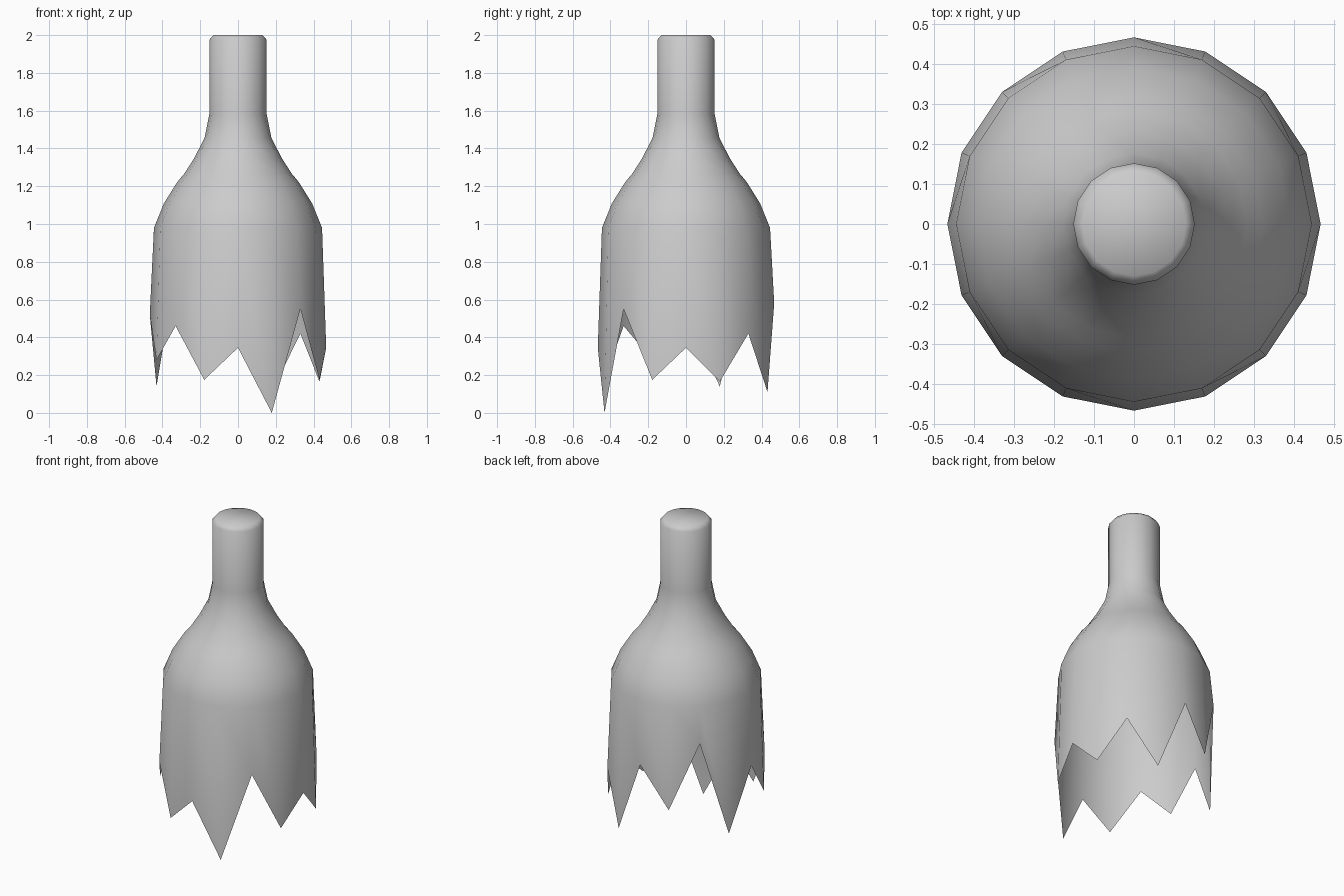
import bpy, bmesh
from math import cos, sin, tau

if "Cube" in bpy.data.objects:
    bpy.data.objects.remove(bpy.data.objects["Cube"])

SIDES = 16
# Bottle profile from the top rim down to the shoulder: radius, height
PROFILE = [(0.13, 2.0), (0.152, 1.975), (0.152, 1.58), (0.177, 1.455),
           (0.233, 1.347), (0.284, 1.267), (0.322, 1.222), (0.392, 1.11), (0.445, 0.98)]
# Height of the broken edge at each side, counter-clockwise from +x
JAGGED = [0.345, 0.165, 0.42, 0.11, 0.58, 0.32, 0.75, 0.14,
          0.52, 0.28, 0.46, 0.175, 0.345, 0.0, 0.55, 0.175]
BASE_RADIUS = 0.467


def ring(bm, radius, heights):
    return [bm.verts.new((radius * cos(tau * i / SIDES), radius * sin(tau * i / SIDES), z))
            for i, z in enumerate(heights)]


bm = bmesh.new()
# Neck, shoulder and jagged body
rings = [ring(bm, r, [z] * SIDES) for r, z in PROFILE]
rings.append(ring(bm, BASE_RADIUS, JAGGED))
for upper, lower in zip(rings, rings[1:]):
    for i in range(SIDES):
        j = (i + 1) % SIDES
        bm.faces.new((upper[i], lower[i], lower[j], upper[j]))
# Closed top of the neck
bm.faces.new(rings[0])
for f in bm.faces:
    f.smooth = True

mesh = bpy.data.meshes.new("broken_bottle")
bm.to_mesh(mesh)
bm.free()
bottle = bpy.data.objects.new("broken_bottle", mesh)
bpy.context.collection.objects.link(bottle)
